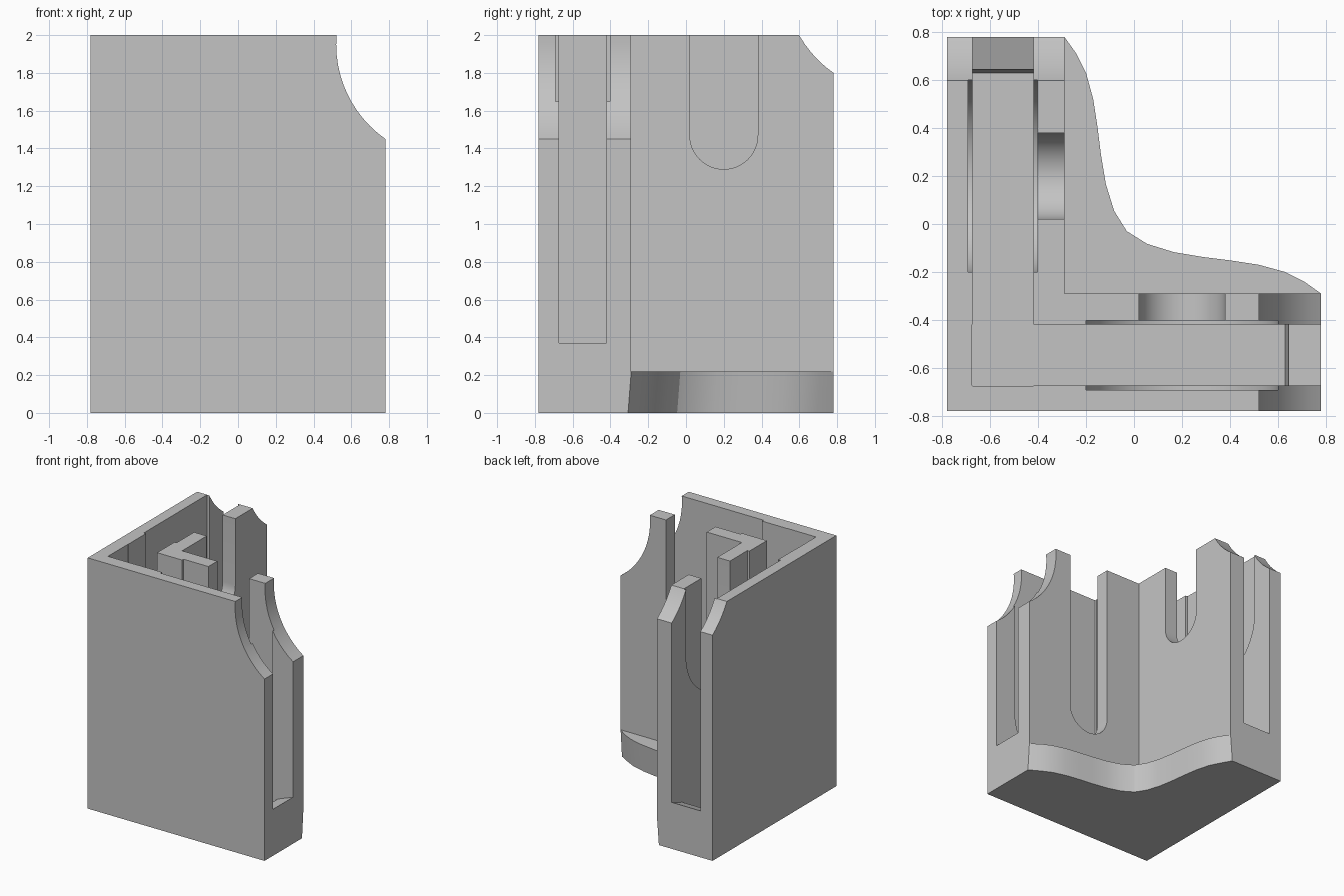
import bpy, bmesh, math

cube = bpy.data.objects.get("Cube")
if cube:
    bpy.data.objects.remove(cube, do_unlink=True)

grey = bpy.data.materials.new("plain_grey")
grey.use_nodes = True
grey.diffuse_color = (0.55, 0.55, 0.55, 1)
grey.node_tree.nodes["Principled BSDF"].inputs["Base Color"].default_value = (0.55, 0.55, 0.55, 1)

H = 0.78       # half width of the footprint
IN = -0.29     # inner face of both arms
FOOT = 0.22    # height of the curved foot


def loft(name, ring_a, ring_b):
    """Solid between two matching rings of points."""
    bm = bmesh.new()
    a = [bm.verts.new(p) for p in ring_a]
    b = [bm.verts.new(p) for p in ring_b]
    bm.faces.new(a)
    bm.faces.new(b)
    for i in range(len(a)):
        j = (i + 1) % len(a)
        bm.faces.new((a[i], a[j], b[j], b[i]))
    bmesh.ops.recalc_face_normals(bm, faces=bm.faces)
    mesh = bpy.data.meshes.new(name)
    bm.to_mesh(mesh)
    bm.free()
    obj = bpy.data.objects.new(name, mesh)
    mesh.materials.append(grey)
    bpy.context.collection.objects.link(obj)
    return obj


def arm_prism(name, profile, w0, w1, back):
    """Profile (along arm, z) spread across the arm; back swaps x and y."""
    def ring(w):
        return [(w, u, z) if back else (u, w, z) for u, z in profile]
    return loft(name, ring(w0), ring(w1))


def arc(cu, cz, r, start, end, n):
    return [(cu + r * math.cos(math.radians(start + (end - start) * i / n)),
             cz + r * math.sin(math.radians(start + (end - start) * i / n)))
            for i in range(n + 1)]


def combine(target, tool, operation):
    mod = target.modifiers.new(operation.lower(), 'BOOLEAN')
    mod.operation = operation
    mod.solver = 'EXACT'
    mod.object = tool
    bpy.ops.object.select_all(action='DESELECT')
    bpy.context.view_layer.objects.active = target
    target.select_set(True)
    bpy.ops.object.modifier_apply(modifier=mod.name)
    bpy.data.objects.remove(tool, do_unlink=True)


# L-shaped walls
ell = [(-H, -H), (H, -H), (H, IN), (IN, IN), (IN, H), (-H, H)]
holder = loft("corner_holder", [(x, y, FOOT) for x, y in ell], [(x, y, 2) for x, y in ell])

# Curved foot, mirrored about the diagonal, slightly tapered downward
half = [(-0.29, 0.78), (-0.24, 0.71), (-0.2, 0.63), (-0.17, 0.52), (-0.153, 0.41),
        (-0.138, 0.29), (-0.117, 0.165), (-0.083, 0.055)]
curve = half + [(-0.03, -0.03)] + [(y, x) for x, y in reversed(half)]
low = [(x if x == H else x - 0.017, y if y == H else y - 0.017) for x, y in curve]
corners = [(-H, H), (-H, -H), (H, -H)]
foot = loft("foot", [(x, y, 0) for x, y in low[::-1] + corners],
            [(x, y, FOOT) for x, y in curve[::-1] + corners])
combine(holder, foot, 'UNION')

# Cuts shared by both arms: (back arm?, height of window centre, height of end scoop)
for back, window_z, scoop_z in ((False, 0.71, 1.95), (True, 1.47, 2.3)):
    slot = [(-0.675, 0.15), (0.63, 0.15), (0.645, 0.32), (0.8, 0.378), (0.8, 2.2), (-0.675, 2.2)]
    window = [(0.38, 2.2), (0.02, 2.2)] + arc(0.2, window_z, 0.18, 180, 360, 24)
    recess = [(0.6, 2.2), (-0.2, 2.2)] + arc(0.2, window_z, 0.4, 180, 360, 32)
    scoop = arc(1.13, scoop_z, 0.61, 90, 270, 36) + [(1.5, scoop_z - 0.61), (1.5, scoop_z + 0.61)]
    combine(holder, arm_prism("slot_cutter", slot, -0.673, -0.42, back), 'DIFFERENCE')
    combine(holder, arm_prism("recess_cutter", recess, -0.692, -0.402, back), 'DIFFERENCE')
    combine(holder, arm_prism("window_cutter", window, -0.55, -0.2, back), 'DIFFERENCE')
    combine(holder, arm_prism("scoop_cutter", scoop, -0.9, -0.1, back), 'DIFFERENCE')

bpy.ops.object.select_all(action='DESELECT')
holder.select_set(True)
bpy.context.view_layer.objects.active = holder
bpy.ops.object.shade_smooth_by_angle(angle=math.radians(25))
